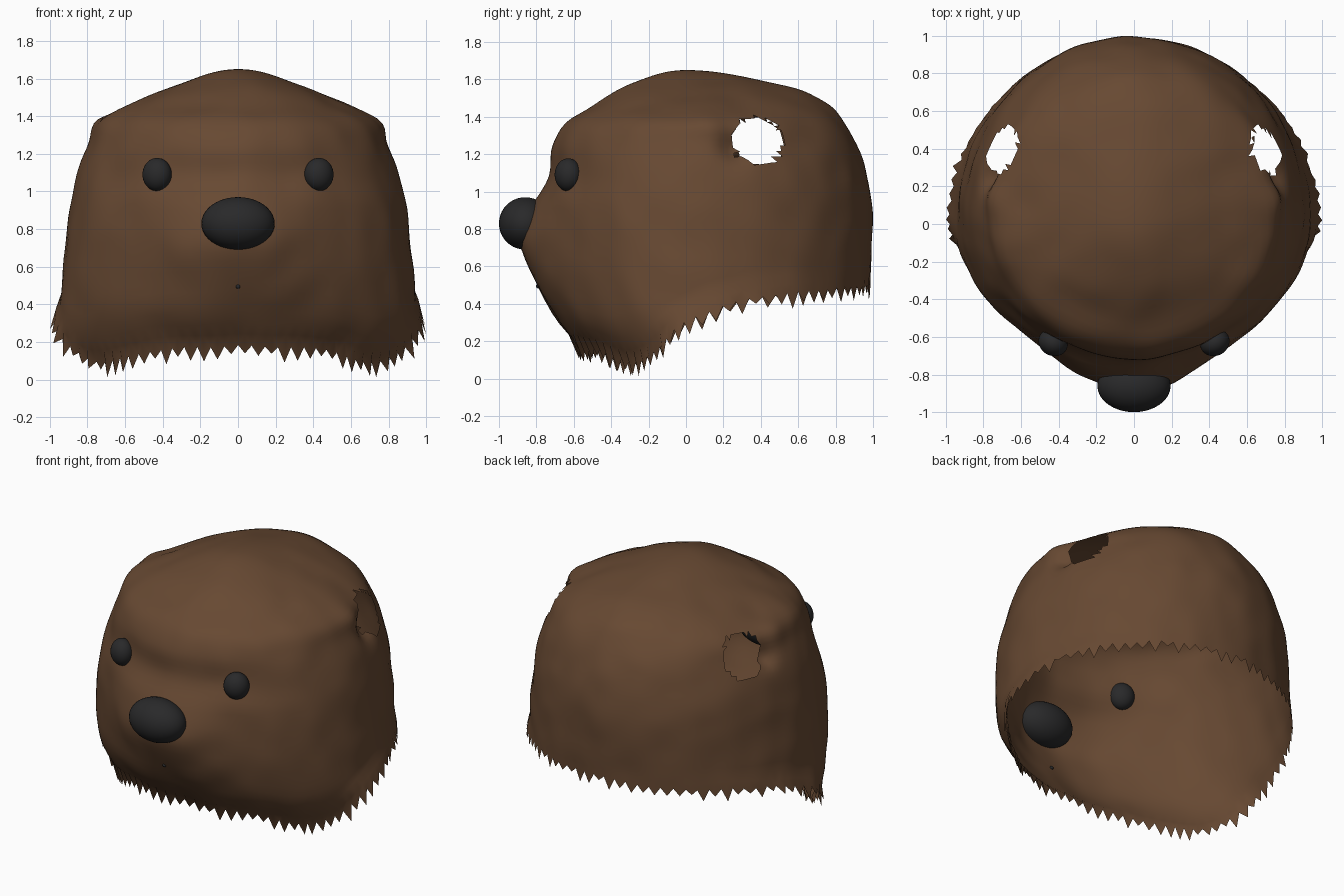
import bpy, bmesh, math, random
from mathutils import Vector, noise

random.seed(4)
if "Cube" in bpy.data.objects:
    bpy.data.objects.remove(bpy.data.objects["Cube"])


def material(name, color):
    m = bpy.data.materials.new(name)
    m.use_nodes = True
    m.diffuse_color = color
    m.node_tree.nodes["Principled BSDF"].inputs["Base Color"].default_value = color
    return m


BROWN = material("brown fur", (0.135, 0.066, 0.032, 1))
BLACK = material("soft black", (0.022, 0.022, 0.023, 1))
TOP = 1.65


def depth(z):
    # Even spacing over the dome, so rows do not bunch at the crown
    return math.sqrt(max(TOP - z, 0) / TOP)


def curve(table, t):
    # Smooth interpolation through rows of (key, value, value, ...)
    i = max(j for j in range(len(table) - 1) if j == 0 or table[j][0] <= t)
    a, b = table[i], table[i + 1]
    before, after = table[max(i - 1, 0)], table[min(i + 2, len(table) - 1)]
    span = b[0] - a[0]
    u = min(max((t - a[0]) / span, 0), 1)
    out = []
    for k in range(1, len(a)):
        ma = (b[k] - before[k]) / (b[0] - before[0]) * span
        mb = (after[k] - a[k]) / (after[0] - a[0]) * span
        out.append((2*u**3 - 3*u*u + 1) * a[k] + (u**3 - 2*u*u + u) * ma
                   + (3*u*u - 2*u**3) * b[k] + (u**3 - u*u) * mb)
    return out


# Head sections: height, half width, front y, back y, centre y
SECTIONS = [(depth(z), *rest) for z, *rest in (
    (1.65, 0, 0, 0, 0), (1.6, .23, -.23, .37, .04), (1.54, .39, -.37, .62, .05),
    (1.46, .58, -.5, .76, .05), (1.37, .73, -.64, .84, .05), (1.25, .79, -.71, .91, .05),
    (1.08, .86, -.725, .965, .05), (.92, .89, -.82, .99, .05), (.72, .915, -.885, .995, .05),
    (.5, .94, -.80, .985, .05), (.3, .95, -.68, .97, .05), (.15, .9, -.55, .95, .05),
    (0, .82, -.42, .93, .05))]
# Lower edge: angle from the front, height
EDGE = [(0, .18), (.5, .16), (.95, .09), (1.2, .15), (1.57, .33), (1.85, .42), (2.3, .47), (3.15, .51)]


def head_point(angle, p):
    z = TOP * (1 - p * p)
    hw, front, back, mid = curve(SECTIONS, p)
    c, s = math.cos(angle), math.sin(angle)
    if c > 0:
        pinch = .12 * math.exp(-((z - .72) / .25) ** 2)
        y = mid - (mid - front) * c * (1 - pinch * math.sin(2 * angle) ** 2)
    else:
        y = mid - (back - mid) * c
    v = Vector((hw * s, y, z))
    # Folds in front of the ear openings
    side = 1 if s > 0 else -1
    dent = math.exp(-((v - Vector((side * .76, .25, 1.24))).length / .08) ** 2)
    bump = math.exp(-((v - Vector((side * .74, .12, 1.36))).length / .1) ** 2)
    v += Vector((side, 0, .5)) * (.025 * bump - .06 * dent)
    # Slight unevenness in the fur
    return v + noise.noise_vector(v * 5) * .012 * min(1, 3 * p)


# Open head shell with a ragged lower edge
COLS, ROWS = 160, 48
bm = bmesh.new()
grid = []
for i in range(COLS):
    angle = 2 * math.pi * i / COLS
    from_front = min(angle, 2 * math.pi - angle)
    low = depth(curve(EDGE, from_front)[0])
    column = [bm.verts.new(head_point(angle, low * j / ROWS)) for j in range(ROWS + 1)]
    # Fur tips along the edge, flaring at the cheeks
    tip = column[-1].co
    flare = max(0, math.sin(from_front)) ** 4
    if i % 2:
        tip.z -= random.uniform(.03, .085)
        tip.x += math.copysign(random.uniform(.0, .04) * flare, tip.x)
    tip.z = max(tip.z, 0)
    column[-2].co.x *= 1 + .02 * flare
    tip.x = max(-1, min(1, tip.x * (1 + .03 * flare)))
    grid.append(column)
for i in range(COLS):
    a, b = grid[i], grid[(i + 1) % COLS]
    for j in range(ROWS):
        bm.faces.new((a[j], a[j + 1], b[j + 1], b[j]))
bmesh.ops.remove_doubles(bm, verts=bm.verts, dist=.0005)
bmesh.ops.triangulate(bm, faces=bm.faces)
# Ragged ear openings
holes = [f for f in bm.faces if any(
    (f.calc_center_median() - Vector((s * .72, .39, 1.285))).length < .145 + random.uniform(-.012, .012)
    for s in (-1, 1))]
bmesh.ops.delete(bm, geom=holes, context="FACES")
bmesh.ops.recalc_face_normals(bm, faces=bm.faces)
crown = max(bm.faces, key=lambda f: f.calc_center_median().z)
if crown.normal.z < 0:
    bmesh.ops.reverse_faces(bm, faces=bm.faces)
for f in bm.faces:
    f.smooth = True
mesh = bpy.data.meshes.new("head_shell")
bm.to_mesh(mesh)
bm.free()
mesh.materials.append(BROWN)
bpy.context.collection.objects.link(bpy.data.objects.new("head_shell", mesh))


def ball(name, place, size, turn=0):
    bpy.ops.mesh.primitive_uv_sphere_add(segments=32, ring_count=20, location=place,
                                         rotation=(0, 0, turn))
    ob = bpy.context.object
    ob.name = name
    ob.scale = size
    ob.data.materials.append(BLACK)
    bpy.ops.object.shade_smooth()


# Nose, eyes and mouth dot
ball("nose", (0, -.86, .83), (.195, .14, .14))
for side, label in ((1, "left"), (-1, "right")):
    ball(label + "_eye", (side * .43, -.63, 1.09), (.08, .07, .088), side * .5)
ball("mouth_dot", (0, -.79, .495), (.012, .012, .012))
